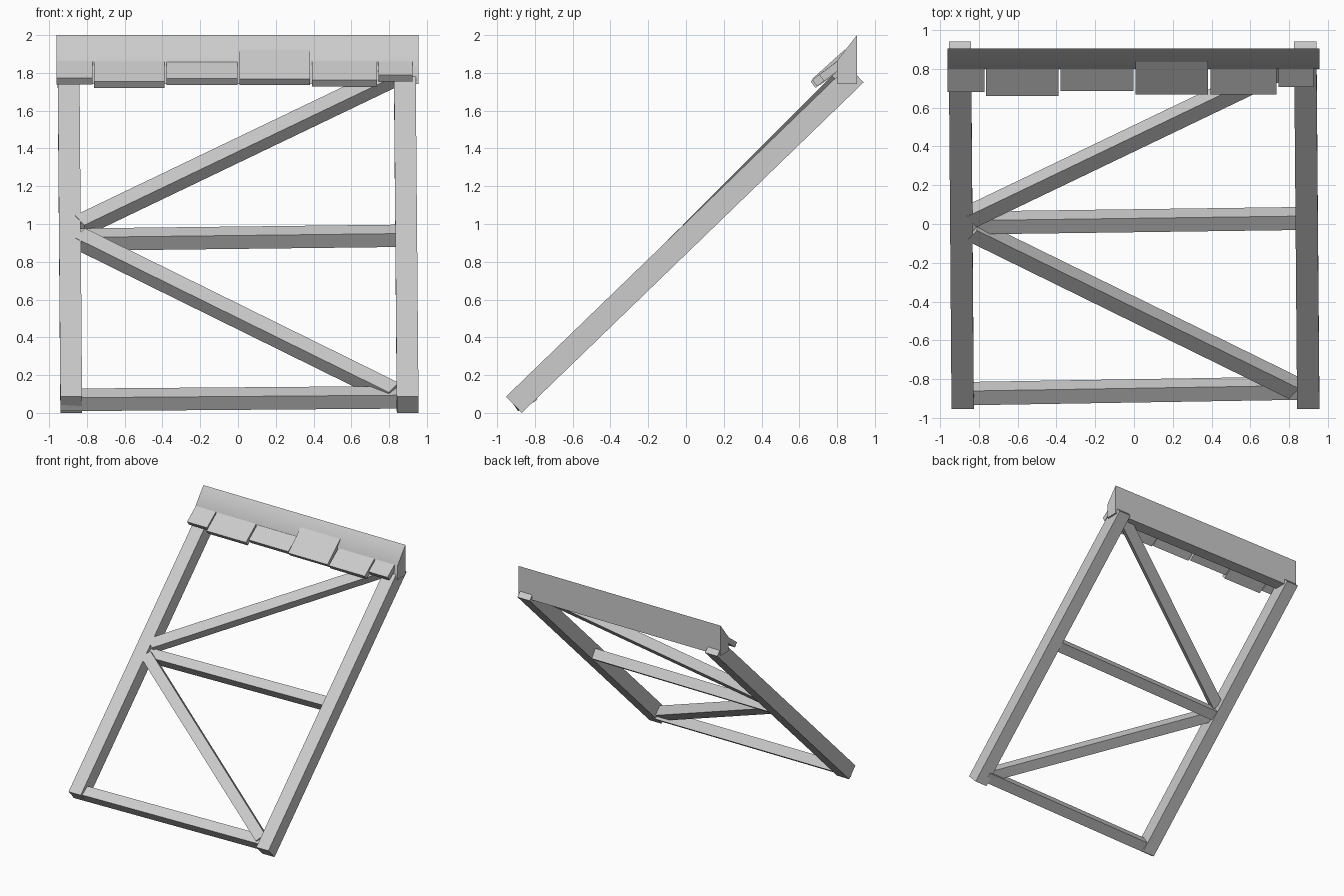
import bpy
import bmesh
from math import radians, cos, sin
from mathutils import Vector, Matrix

old = bpy.data.objects.get("Cube")
if old:
    bpy.data.objects.remove(old, do_unlink=True)

grey = bpy.data.materials.new("plain grey")
grey.use_nodes = True
grey.diffuse_color = (0.6, 0.6, 0.6, 1)
grey.node_tree.nodes["Principled BSDF"].inputs["Base Color"].default_value = grey.diffuse_color


def finish(name, bm):
    bmesh.ops.recalc_face_normals(bm, faces=bm.faces)
    mesh = bpy.data.meshes.new(name)
    bm.to_mesh(mesh)
    bm.free()
    mesh.materials.append(grey)
    ob = bpy.data.objects.new(name, mesh)
    bpy.context.collection.objects.link(ob)
    return ob


def beam(name, start, end, up, width, depth):
    """Box whose upper face is centred on the line from start to end."""
    start, end = Vector(start), Vector(end)
    along = (end - start).normalized()
    side = Vector(up).cross(along).normalized()
    up = along.cross(side)
    rot = Matrix((along, side, up)).transposed().to_4x4()
    centre = (start + end) / 2 - up * depth / 2
    size = Matrix.Diagonal(((end - start).length, width, depth, 1))
    bm = bmesh.new()
    bmesh.ops.create_cube(bm, size=1, matrix=Matrix.Translation(centre) @ rot @ size)
    return finish(name, bm)


roof_up = (0, -0.695, 0.719)
rung_up = (0, -0.55, 0.835)

# Sloping side rails, very slightly askew
beam("right_rail", (-0.883, -0.953, 0.086), (-0.897, 0.857, 1.836), roof_up, 0.115, 0.12)
beam("left_rail", (0.898, -0.953, 0.086), (0.883, 0.857, 1.836), roof_up, 0.115, 0.12)

# Cross beams
beam("bottom_beam", (-0.94, -0.899, 0.104), (0.87, -0.869, 0.118), rung_up, 0.088, 0.085)
beam("middle_beam", (-0.85, -0.018, 0.953), (0.86, 0.005, 0.973), rung_up, 0.086, 0.085)

# Diagonal braces
beam("lower_brace", (-0.835, -0.06, 0.952), (0.825, -0.875, 0.134), roof_up, 0.09, 0.085)
beam("upper_brace", (-0.838, 0.01, 1.02), (0.81, 0.80, 1.81), roof_up, 0.09, 0.085)

# Ridge board with a sloping top
bm = bmesh.new()
profile = [(0.8, 1.742), (0.905, 1.742), (0.905, 2.0), (0.8, 1.865)]
face = bm.faces.new([bm.verts.new((-0.962, y, z)) for y, z in profile])
moved = bmesh.ops.extrude_face_region(bm, geom=[face])["geom"]
bmesh.ops.translate(bm, vec=(1.917, 0, 0), verts=[v for v in moved if isinstance(v, bmesh.types.BMVert)])
ridge = finish("ridge_board", bm)
bpy.context.view_layer.objects.active = ridge
ridge.select_set(True)
bpy.ops.object.shade_smooth_by_angle(angle=radians(60))
ridge.select_set(False)

# Row of uneven shingles: left x, right x, front y, front z, pitch, length
shingles = [
    (-0.96, -0.77, 0.68, 1.772, 37, 0.18),
    (-0.762, -0.388, 0.66, 1.755, 37, 0.19),
    (-0.378, -0.003, 0.685, 1.77, 37, 0.17),
    (0.007, 0.382, 0.668, 1.768, 42, 0.232),
    (0.393, 0.735, 0.668, 1.763, 37, 0.18),
    (0.745, 0.925, 0.705, 1.79, 37, 0.15),
]
for i, (x0, x1, y, z, pitch, length) in enumerate(shingles, 1):
    c, s = cos(radians(pitch)), sin(radians(pitch))
    mid = (x0 + x1) / 2
    beam(f"shingle_{i}", (mid, y, z), (mid, y + c * length, z + s * length), (0, -s, c), x1 - x0, 0.043)
